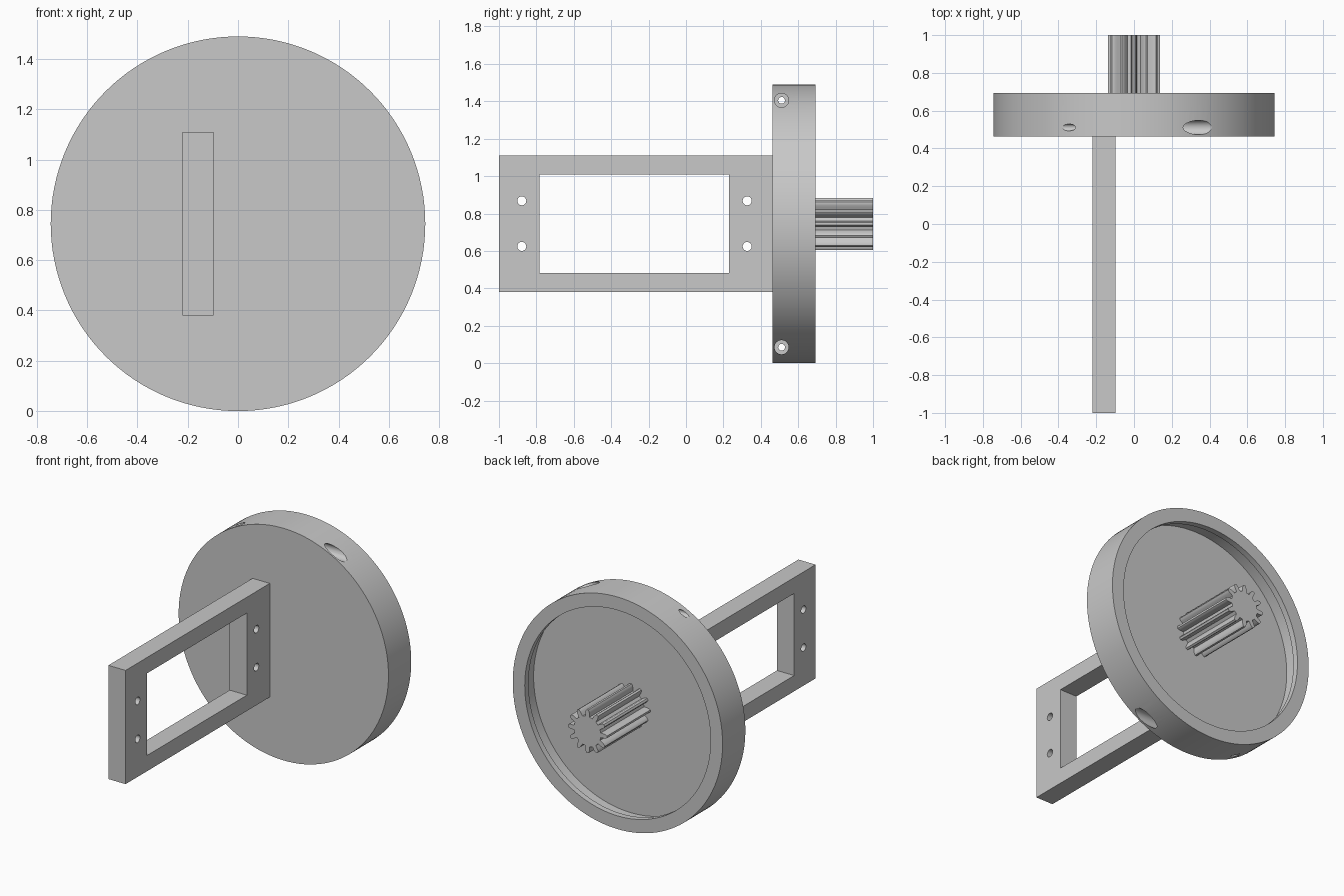
import bpy, bmesh, math
from mathutils import Matrix, Vector

if "Cube" in bpy.data.objects:
    bpy.data.objects.remove(bpy.data.objects["Cube"], do_unlink=True)

grey = bpy.data.materials.new("plain grey")
grey.use_nodes = True
colour = (0.58, 0.58, 0.58, 1)
grey.diffuse_color = colour
grey.node_tree.nodes["Principled BSDF"].inputs["Base Color"].default_value = colour

R = 0.745                     # disc radius and centre height
FRONT, FLOOR, BACK = 0.462, 0.56, 0.693
AXIS = {"x": Matrix.Rotation(math.pi / 2, 4, "Y"),
        "y": Matrix.Rotation(-math.pi / 2, 4, "X")}


def finish(name, bm):
    bmesh.ops.recalc_face_normals(bm, faces=bm.faces)
    mesh = bpy.data.meshes.new(name)
    bm.to_mesh(mesh)
    bm.free()
    mesh.materials.append(grey)
    obj = bpy.data.objects.new(name, mesh)
    bpy.context.collection.objects.link(obj)
    return obj


def box(name, lo, hi):
    lo, hi = Vector(lo), Vector(hi)
    bm = bmesh.new()
    bmesh.ops.create_cube(bm, size=1, matrix=Matrix.Translation((lo + hi) / 2)
                          @ Matrix.Diagonal((*(hi - lo), 1)))
    return finish(name, bm)


def cylinder(name, axis, centre, radius, length, sides=32):
    bm = bmesh.new()
    bmesh.ops.create_cone(bm, cap_ends=True, segments=sides, radius1=radius,
                          radius2=radius, depth=length,
                          matrix=Matrix.Translation(centre) @ AXIS[axis])
    return finish(name, bm)


def lathe(name, profile, sides=128):
    # Spin (radius, y) points about the disc axis
    bm = bmesh.new()
    verts = [bm.verts.new((r, y, R)) for r, y in profile]
    edges = [bm.edges.new(pair) for pair in zip(verts, verts[1:])]
    bmesh.ops.spin(bm, geom=verts + edges, cent=(0, 0, R), axis=(0, 1, 0),
                   angle=math.tau, steps=sides, use_duplicate=False)
    bmesh.ops.remove_doubles(bm, verts=bm.verts, dist=1e-5)
    return finish(name, bm)


def cut(obj, cutter):
    mod = obj.modifiers.new(cutter.name, "BOOLEAN")
    mod.object = cutter
    mod.solver = "EXACT"
    cutter.hide_render = True
    cutter.hide_set(True)


def bake(obj):
    # Apply the cuts, drop the cutters and smooth the round walls
    cutters = [m.object for m in obj.modifiers]
    graph = bpy.context.evaluated_depsgraph_get()
    obj.data = bpy.data.meshes.new_from_object(obj.evaluated_get(graph))
    obj.modifiers.clear()
    for c in cutters:
        bpy.data.objects.remove(c, do_unlink=True)
    smooth(obj)


def smooth(obj):
    bpy.ops.object.select_all(action="DESELECT")
    obj.select_set(True)
    bpy.context.view_layer.objects.active = obj
    bpy.ops.object.shade_smooth_by_angle(angle=math.radians(25))


# Dished disc with an inner lip and two counterbored cross holes
LIP, WALL, LIP_Y = 0.66, 0.69, 0.655
disc = lathe("dished_disc", [(0, FRONT), (R, FRONT), (R, BACK), (LIP, BACK),
                             (LIP, LIP_Y), (WALL, LIP_Y), (WALL, FLOOR), (0, FLOOR)])
for side in (-1, 1):
    z = R + side * 0.66
    cut(disc, cylinder("bore_cutter", "x", (0, 0.511, z), 0.018, 2))
    cut(disc, cylinder("counterbore_cutter", "x", (0.7, 0.511, z), 0.038, 1))
bake(disc)

# Rectangular mounting frame with four screw holes
frame = box("mounting_frame", (-0.22, -1, 0.38), (-0.098, FRONT + 0.002, 1.11))
cut(frame, box("window_cutter", (-0.4, -0.783, 0.481), (0.1, 0.23, 1.008)))
for y in (-0.878, 0.327):
    for z in (0.624, 0.868):
        cut(frame, cylinder("screw_cutter", "x", (-0.16, y, z), 0.024, 0.4))
bake(frame)

# Spur gear: tooth flanks as radius and angle fraction of one tooth pitch
TEETH = 12
flank = [(0.096, -0.3), (0.108, -0.25), (0.122, -0.22), (0.132, -0.16), (0.139, -0.09)]
tooth = flank + [(r, -a) for r, a in reversed(flank)]
bm = bmesh.new()
ring = []
for i in range(TEETH):
    for r, a in tooth:
        t = math.pi + (i + a) * math.tau / TEETH
        ring.append(bm.verts.new((r * math.cos(t), FLOOR - 0.002, R + r * math.sin(t))))
face = bm.faces.new(ring)
side = bmesh.ops.extrude_face_region(bm, geom=[face])
bmesh.ops.translate(bm, vec=(0, 1.002 - FLOOR, 0),
                    verts=[v for v in side["geom"] if isinstance(v, bmesh.types.BMVert)])
smooth(finish("spur_gear", bm))
